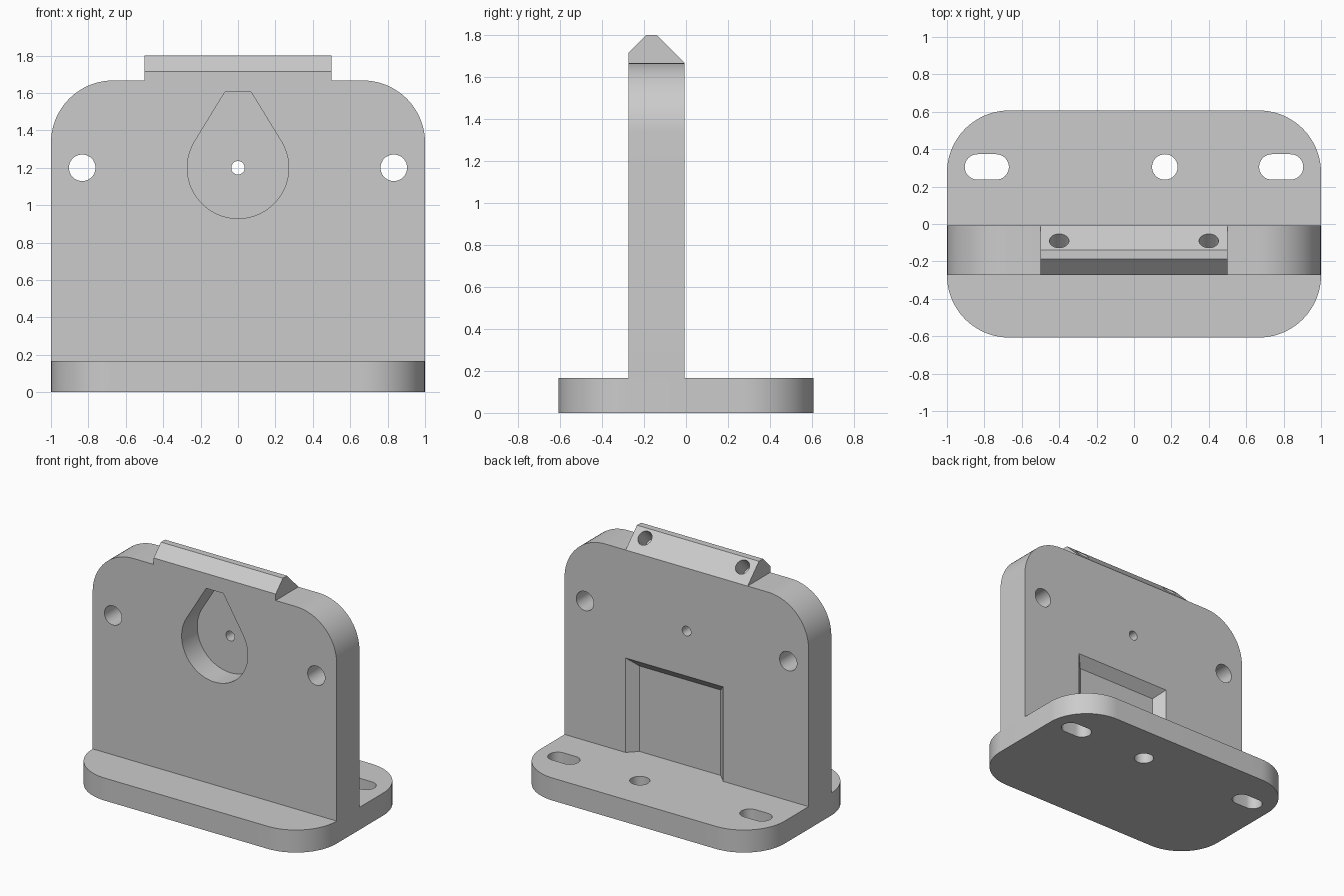
import bpy, bmesh
from math import sin, cos, radians
from mathutils import Matrix, Vector

old = bpy.data.objects.get("Cube")
if old:
    bpy.data.objects.remove(old, do_unlink=True)

grey = bpy.data.materials.new("light_grey")
grey.use_nodes = True
grey.diffuse_color = (0.6, 0.6, 0.6, 1)
grey.node_tree.nodes["Principled BSDF"].inputs["Base Color"].default_value = (0.6, 0.6, 0.6, 1)

# Main dimensions
HALF_Y = 0.607
BASE_TOP = 0.167
FRONT, BACK = -0.273, -0.007
WALL_TOP = 1.667
ROUND = 0.333

# Prism orientations: how profile (u, v) and depth w become x, y, z
AXES = {
    "X": lambda u, v, w: (w, u, v),
    "Y": lambda u, v, w: (u, w, v),
    "Z": lambda u, v, w: (u, v, w),
}


def arc(cx, cy, r, a0, a1, n=20):
    angles = [radians(a0 + (a1 - a0) * i / n) for i in range(n + 1)]
    return [(cx + r * cos(a), cy + r * sin(a)) for a in angles]


def loft(name, axis, near, far, w0, w1):
    """Solid between two matching profiles."""
    bm = bmesh.new()
    a = [bm.verts.new(AXES[axis](u, v, w0)) for u, v in near]
    b = [bm.verts.new(AXES[axis](u, v, w1)) for u, v in far]
    bm.faces.new(a)
    bm.faces.new(b)
    for i in range(len(a)):
        j = (i + 1) % len(a)
        bm.faces.new((a[i], a[j], b[j], b[i]))
    bmesh.ops.recalc_face_normals(bm, faces=bm.faces)
    mesh = bpy.data.meshes.new(name)
    bm.to_mesh(mesh)
    bm.free()
    mesh.materials.append(grey)
    obj = bpy.data.objects.new(name, mesh)
    bpy.context.collection.objects.link(obj)
    return obj


def prism(name, axis, profile, w0, w1):
    return loft(name, axis, profile, profile, w0, w1)


def combine(target, tool, operation="DIFFERENCE"):
    """Apply a boolean and remove the helper."""
    mod = target.modifiers.new(tool.name, "BOOLEAN")
    mod.object, mod.operation, mod.solver = tool, operation, "EXACT"
    bpy.context.view_layer.objects.active = target
    bpy.ops.object.modifier_apply(modifier=mod.name)
    bpy.data.objects.remove(tool, do_unlink=True)


# Base plate with rounded corners
cx, cy = 1 - ROUND, HALF_Y - ROUND
outline = (arc(cx, cy, ROUND, 0, 90) + arc(-cx, cy, ROUND, 90, 180)
           + arc(-cx, -cy, ROUND, 180, 270) + arc(cx, -cy, ROUND, 270, 360))
base = prism("base_plate", "Z", outline, 0, BASE_TOP)

# Mounting slots and round hole behind the wall
for x, half in ((-0.787, 0.05), (0.787, 0.05), (0.165, 0.0005)):
    slot = (arc(x + half, 0.305, 0.068, -90, 90)
            + arc(x - half, 0.305, 0.068, 90, 270))
    combine(base, prism("slot_cutter", "Z", slot, -0.1, 0.3))

# Upright wall with rounded shoulders
wall_outline = ([(-1, BASE_TOP), (1, BASE_TOP)]
                + arc(cx, WALL_TOP - ROUND, ROUND, 0, 90)
                + arc(-cx, WALL_TOP - ROUND, ROUND, 90, 180))
wall = prism("upright_wall", "Y", wall_outline, FRONT, BACK)

# Bevelled ridge along the top
ridge = [(FRONT, WALL_TOP), (FRONT, 1.715), (-0.188, 1.8), (-0.14, 1.8), (BACK, WALL_TOP)]
combine(wall, prism("top_ridge", "X", ridge, -0.5, 0.5), "UNION")

# Teardrop pocket in the front
teardrop = arc(0, 1.2, 0.271, 149, 391, 48) + [(0.07, 1.605), (-0.07, 1.605)]
combine(wall, prism("teardrop_cutter", "Y", teardrop, FRONT - 0.1, FRONT + 0.183))

# Through holes: two at the sides, a small one in the pocket
for x, r in ((-0.833, 0.071), (0.833, 0.071), (0, 0.036)):
    hole = arc(x, 1.2, r, 0, 352.5, 47)
    combine(wall, prism("hole_cutter", "Y", hole, FRONT - 0.1, BACK + 0.1))

# Shallow recess with sloping sides in the back, open at the base
def recess(inset):
    lo, hi, top = -0.3 + inset, 0.5 - inset, 0.867 - inset
    return [(lo, BASE_TOP - 0.1), (hi, BASE_TOP - 0.1), (hi, top), (lo, top)]


combine(wall, loft("recess_cutter", "Y", recess(-0.05), recess(0.067), BACK + 0.05, BACK - 0.067))

# Blind holes square to the back slope of the ridge
for x in (-0.4, 0.4):
    drill = prism("drill_cutter", "Z", arc(0, 0, 0.052, 0, 350, 35), -0.13, 0.1)
    turn = Vector((0, 1, 1)).to_track_quat("Z", "Y").to_matrix().to_4x4()
    drill.data.transform(Matrix.Translation((x, -0.09, 1.75)) @ turn)
    combine(wall, drill)

# Smooth curves, sharp edges
bpy.ops.object.select_all(action="DESELECT")
for part in (base, wall):
    part.select_set(True)
    bpy.context.view_layer.objects.active = part
bpy.ops.object.shade_smooth_by_angle(angle=radians(25))
